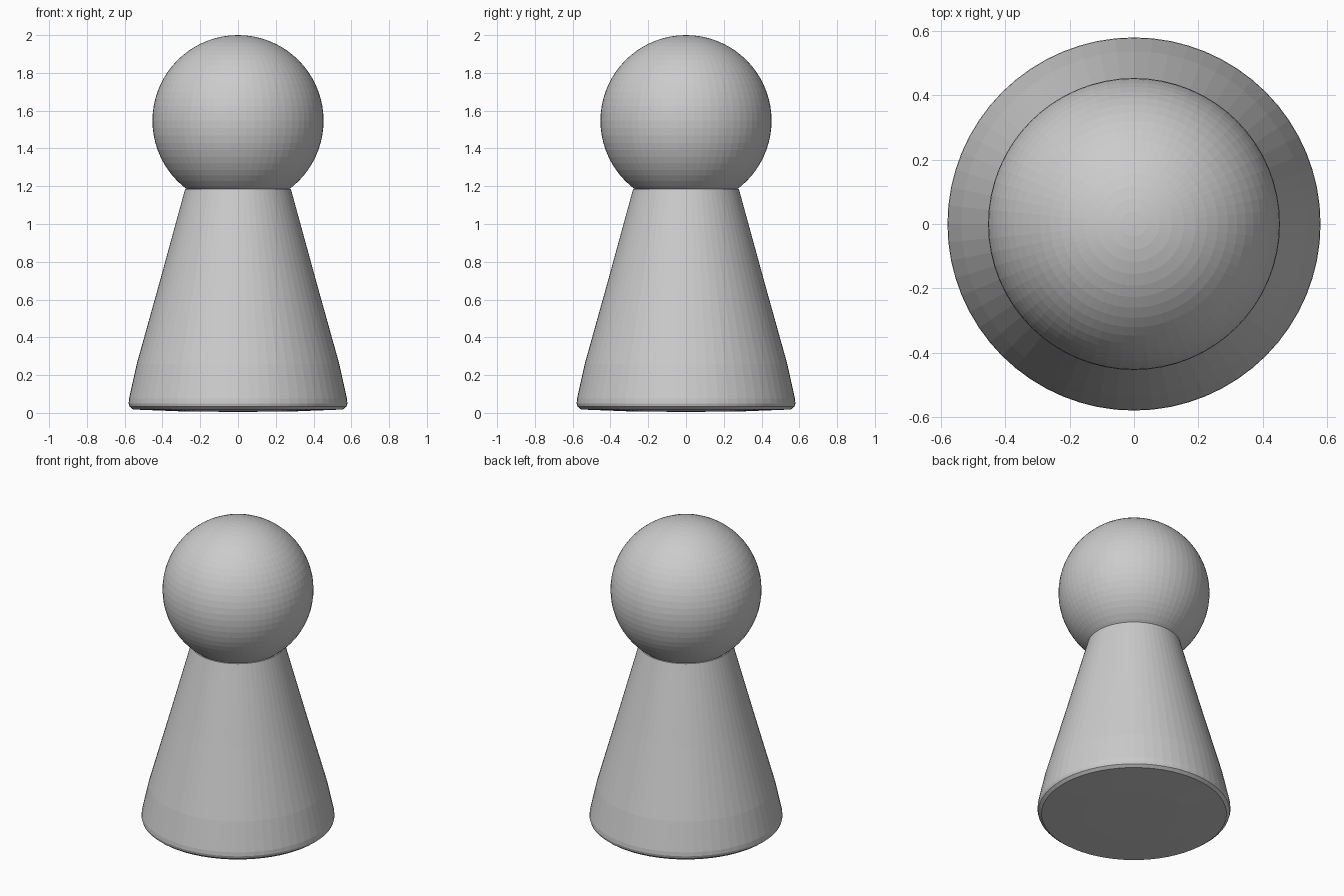
import bpy
from math import sin, cos, pi

if "Cube" in bpy.data.objects:
    bpy.data.objects.remove(bpy.data.objects["Cube"])


def lathe(name, profile, segments=64):
    """Revolve (radius, z) points about z; zero radius becomes a single pole."""
    verts, faces, rings = [], [], []
    for r, z in profile:
        start = len(verts)
        if r < 1e-6:
            verts.append((0, 0, z))
            rings.append([start] * segments)
        else:
            verts += [(r * cos(2 * pi * i / segments), r * sin(2 * pi * i / segments), z)
                      for i in range(segments)]
            rings.append(list(range(start, start + segments)))
    for low, high in zip(rings, rings[1:]):
        for i in range(segments):
            j = (i + 1) % segments
            face = list(dict.fromkeys([low[i], low[j], high[j], high[i]]))
            faces.append(face)
    mesh = bpy.data.meshes.new(name)
    mesh.from_pydata(verts, [], faces)
    obj = bpy.data.objects.new(name, mesh)
    bpy.context.collection.objects.link(obj)
    return obj


# Tapered body: slightly domed underside, rounded foot, closed at the neck
lathe("body", [(0, 0.005), (0.30, 0.008), (0.555, 0.018), (0.574, 0.033),
               (0.579, 0.05), (0.577, 0.075), (0.536, 0.26),
               (0.413, 0.70), (0.28, 1.185), (0, 1.185)])

# Ball head
bpy.ops.mesh.primitive_uv_sphere_add(segments=64, ring_count=36, radius=0.453,
                                     location=(0, 0, 1.547))
bpy.context.object.name = "head"
